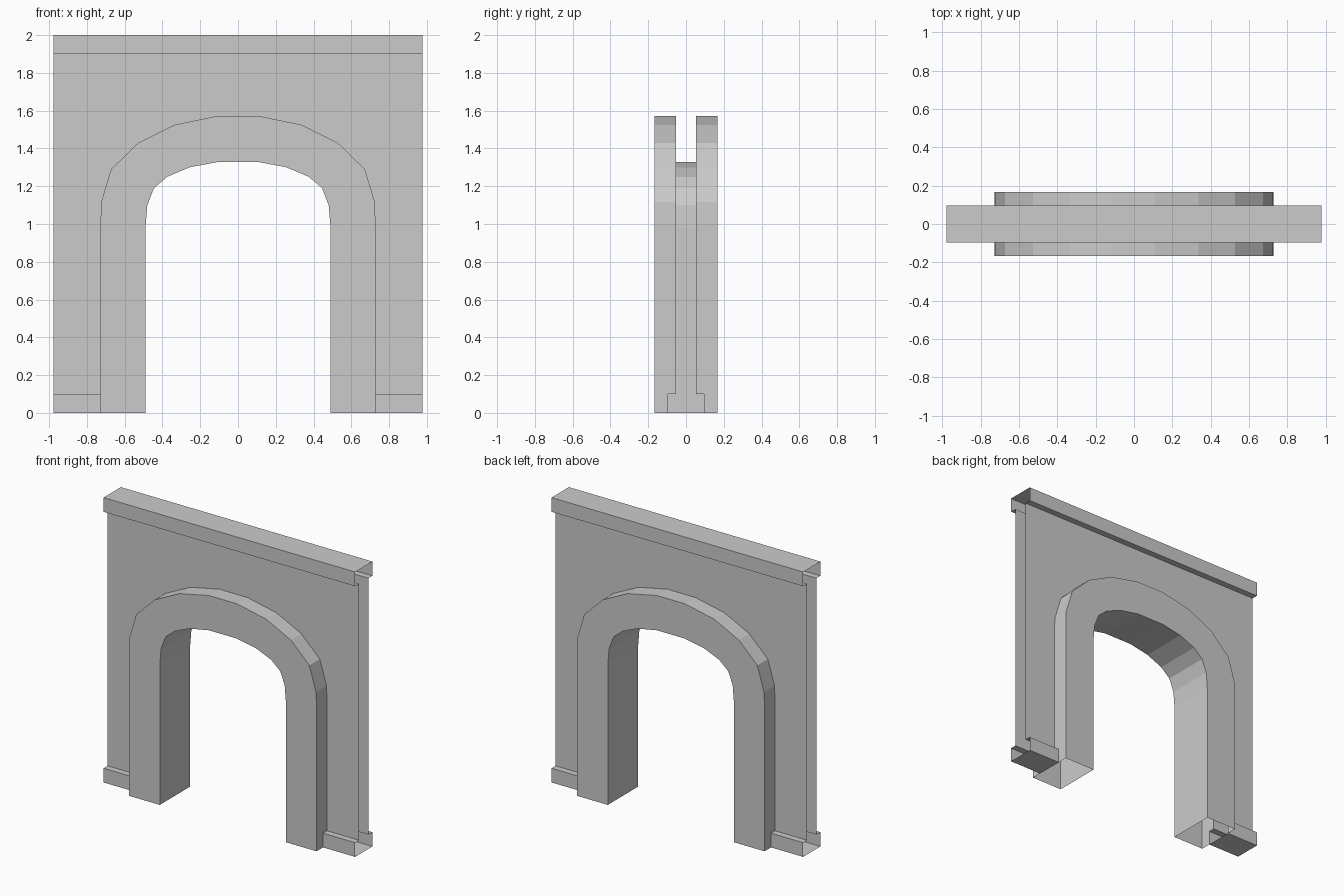
import bpy
from mathutils import Vector
from mathutils.geometry import normal

cube = bpy.data.objects.get("Cube")
if cube:
    bpy.data.objects.remove(cube, do_unlink=True)

stone = bpy.data.materials.new("grey stone")
stone.use_nodes = True
GREY = (0.6, 0.6, 0.6, 1)
stone.diffuse_color = GREY
stone.node_tree.nodes["Principled BSDF"].inputs["Base Color"].default_value = GREY

HALF, TOP = 0.977, 2.0                      # half width, height
WALL, LEDGE, TRIM = 0.052, 0.096, 0.168     # half depths
BAND = 0.1                                  # height of plinth and cornice


def build(name, faces):
    """Make a welded flat mesh; each face is (points, outward direction)."""
    verts, index, polys = [], {}, []
    for pts, out in faces:
        pts = [Vector(p) for p in pts]
        if normal(pts).dot(Vector(out)) < 0:
            pts.reverse()
        poly = []
        for p in pts:
            key = tuple(round(c, 4) for c in p)
            if key not in index:
                index[key] = len(verts)
                verts.append(key)
            poly.append(index[key])
        polys.append(poly)
    mesh = bpy.data.meshes.new(name)
    mesh.from_pydata(verts, [], polys)
    mesh.materials.append(stone)
    obj = bpy.data.objects.new(name, mesh)
    bpy.context.collection.objects.link(obj)
    return obj


def front_rect(x0, x1, z0, z1, y):
    return [(x0, y, z0), (x1, y, z0), (x1, y, z1), (x0, y, z1)]


def flat_rect(x0, x1, y0, y1, z):
    return [(x0, y0, z), (x1, y0, z), (x1, y1, z), (x0, y1, z)]


def mirrored(half):
    return half + [(-x, z) for x, z in reversed(half)]


def across(a, b, y0, y1):
    return [(a[0], y0, a[1]), (b[0], y0, b[1]), (b[0], y1, b[1]), (a[0], y1, a[1])]


# Arch outlines from the right foot to the crown, then mirrored
outer = mirrored([(0.728, 0), (0.728, BAND), (0.728, 1.0), (0.724, 1.117), (0.672, 1.29),
                  (0.528, 1.43), (0.336, 1.525), (0.11, 1.572)])
inner = mirrored([(0.49, 0), (0.49, BAND), (0.49, 0.98), (0.48, 1.1), (0.445, 1.19),
                  (0.375, 1.25), (0.257, 1.3), (0.108, 1.328)])

# Raised arch surround, hollow, with open feet
surround = []
for i in range(len(outer) - 1):
    a, b, c, d = outer[i], outer[i + 1], inner[i + 1], inner[i]
    out = Vector((b[1] - a[1], 0, a[0] - b[0]))
    into = Vector((c[1] - d[1], 0, d[0] - c[0]))
    surround.append((across(d, c, -TRIM, TRIM), -into))
    start = LEDGE if max(a[1], b[1]) <= BAND else WALL
    for s in (-1, 1):
        surround.append(([(x, s * TRIM, z) for x, z in (a, b, c, d)], (0, s, 0)))
        surround.append((across(a, b, s * start, s * TRIM), out))
build("arch_surround", surround)

# Wall sheets around the arch, open at both ends
outline = outer[1:-1] + [(-HALF, BAND), (-HALF, TOP - BAND), (HALF, TOP - BAND), (HALF, BAND)]
build("wall", [([(x, s * WALL, z) for x, z in outline], (0, s, 0)) for s in (-1, 1)])

# Cornice along the top, open at both ends
cornice = [(flat_rect(-HALF, HALF, -LEDGE, LEDGE, TOP), (0, 0, 1))]
for s in (-1, 1):
    cornice.append((front_rect(-HALF, HALF, TOP - BAND, TOP, s * LEDGE), (0, s, 0)))
    cornice.append((flat_rect(-HALF, HALF, s * WALL, s * LEDGE, TOP - BAND), (0, 0, -1)))
build("cornice", cornice)

# Plinths either side of the arch
for side, name in ((1, "left_plinth"), (-1, "right_plinth")):
    x0, x1 = side * outer[0][0], side * HALF
    plinth = [(flat_rect(x0, x1, -LEDGE, LEDGE, 0), (0, 0, -1))]
    for s in (-1, 1):
        plinth.append((front_rect(x0, x1, 0, BAND, s * LEDGE), (0, s, 0)))
        plinth.append((flat_rect(x0, x1, s * WALL, s * LEDGE, BAND), (0, 0, 1)))
    build(name, plinth)
